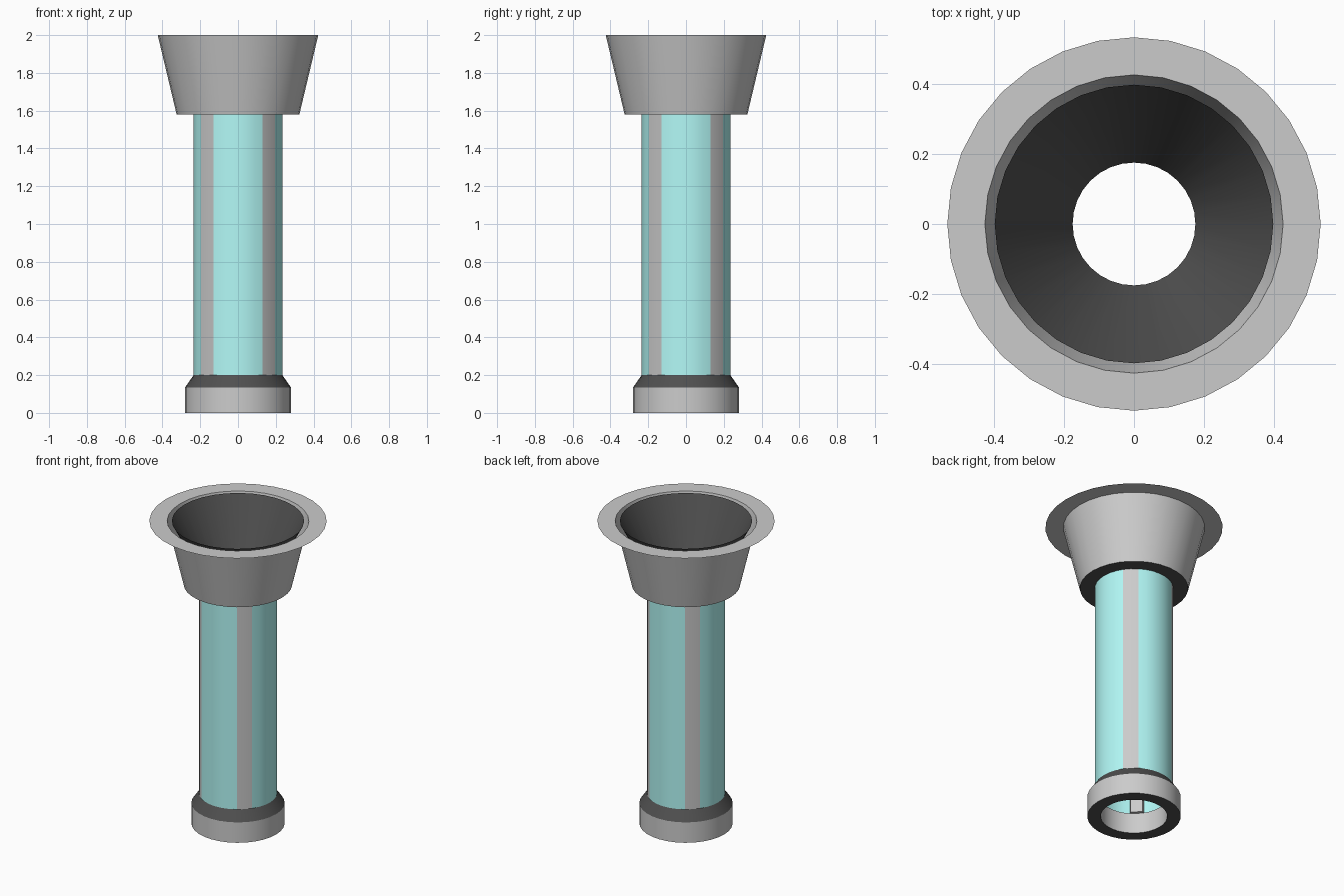
import bpy, bmesh, math

if "Cube" in bpy.data.objects:
    bpy.data.objects.remove(bpy.data.objects["Cube"])

SIDES = 32


def material(name, rgb):
    m = bpy.data.materials.new(name)
    m.diffuse_color = (*rgb, 1)
    m.use_nodes = True
    m.node_tree.nodes["Principled BSDF"].inputs["Base Color"].default_value = m.diffuse_color
    return m


dark = material("dark_rubber", (0.08, 0.08, 0.08))
teal = material("teal_glass", (0.45, 0.95, 0.93))
grey = material("grey", (0.8, 0.8, 0.8))


def lathe(name, profile, mats, closed=False, start=0, steps=SIDES):
    """Turn a (radius, z) profile about z; mats holds one material per segment."""
    bm = bmesh.new()
    full = steps == SIDES
    rings = []
    for k in range(steps if full else steps + 1):
        a = math.tau * (start + k) / SIDES
        rings.append([bm.verts.new((r * math.cos(a), r * math.sin(a), z)) for r, z in profile])
    used = list(dict.fromkeys(mats))
    n = len(profile)
    for k in range(steps):
        p, q = rings[k], rings[(k + 1) % len(rings)]
        for i in range(n if closed else n - 1):
            j = (i + 1) % n
            f = bm.faces.new((p[i], q[i], q[j], p[j]))
            f.material_index = used.index(mats[i])
    # Cap the ends of partial sweeps
    if not full:
        bm.faces.new(rings[0])
        bm.faces.new(rings[-1][::-1])
    if closed:
        bmesh.ops.recalc_face_normals(bm, faces=bm.faces)
    mesh = bpy.data.meshes.new(name)
    bm.to_mesh(mesh)
    bm.free()
    for m in used:
        mesh.materials.append(m)
    ob = bpy.data.objects.new(name, mesh)
    bpy.context.collection.objects.link(ob)
    bpy.ops.object.select_all(action='DESELECT')
    ob.select_set(True)
    bpy.context.view_layer.objects.active = ob
    bpy.ops.object.shade_smooth_by_angle(angle=math.radians(25))
    return ob


# Base ring with dark underside and dark chamfer
lathe("base_ring",
      [(0.20, 0), (0.28, 0), (0.28, 0.135), (0.235, 0.2), (0.235, 0.135), (0.20, 0.135)],
      [dark, grey, dark, grey, grey, grey], closed=True)

# Four struts alternating with four curved glass panels
for i in range(4):
    lathe(f"strut_{i + 1}",
          [(0.18, 0.135), (0.235, 0.135), (0.235, 1.58), (0.18, 1.58)],
          [grey] * 4, closed=True, start=3 + 8 * i, steps=2)
    lathe(f"glass_panel_{i + 1}",
          [(0.215, 0.135), (0.235, 0.135), (0.235, 1.58), (0.215, 1.58)],
          [teal] * 4, closed=True, start=5 + 8 * i, steps=6)

# Flared cup: dark underside, thin outer wall
lathe("cup_wall", [(0.18, 1.58), (0.325, 1.58), (0.425, 2.0)], [dark, grey])

# Flat rim around the cup mouth
lathe("cup_rim", [(0.532, 2.0), (0.425, 2.0)], [grey])

# Dark funnel inside the cup
lathe("inner_funnel", [(0.397, 2.0), (0.175, 1.58)], [dark])
